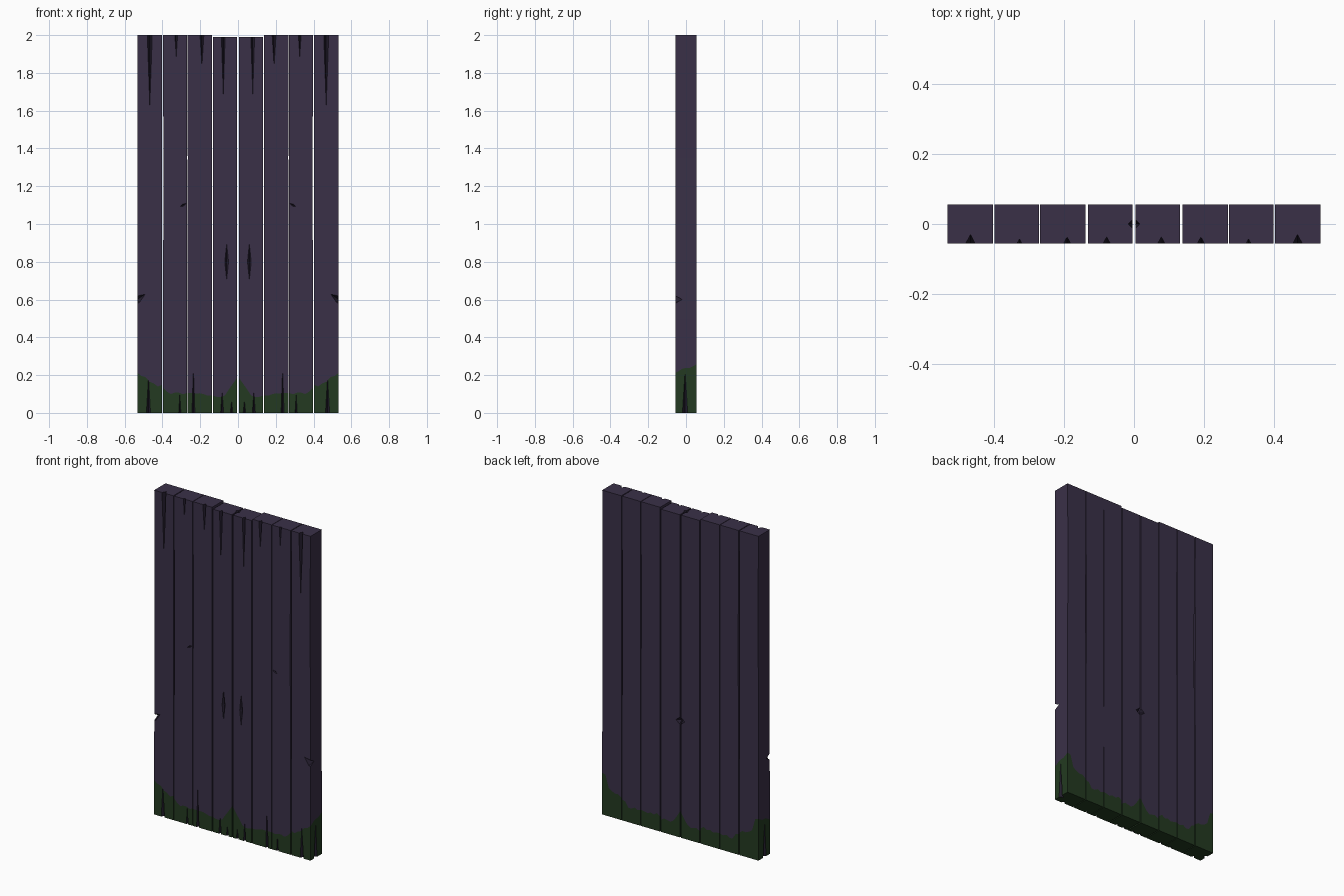
import bpy, bmesh, math, random
from mathutils import Matrix

if "Cube" in bpy.data.objects:
    bpy.data.objects.remove(bpy.data.objects["Cube"])

random.seed(4)
Y = 0.055      # half thickness


def material(name, rgb):
    m = bpy.data.materials.new(name)
    m.diffuse_color = (*rgb, 1)
    m.use_nodes = True
    m.node_tree.nodes["Principled BSDF"].inputs["Base Color"].default_value = m.diffuse_color
    return m


MATS = [material("dark violet wood", (0.042, 0.030, 0.064)),
        material("moss green", (0.017, 0.042, 0.015)),
        material("crack shadow wood", (0.018, 0.013, 0.028))]


def add_object(name, bm):
    bmesh.ops.recalc_face_normals(bm, faces=bm.faces)
    me = bpy.data.meshes.new(name)
    bm.to_mesh(me)
    bm.free()
    for m in MATS:
        me.materials.append(m)
    ob = bpy.data.objects.new(name, me)
    bpy.context.collection.objects.link(ob)
    return ob


# Cracks and notches: stretched octahedra (centre, radii, tilt about y)
cracks = []
for x, w, length, d in [(.467, .013, .37, .025), (.327, .007, .11, .012),
                        (.191, .01, .16, .018), (.078, .01, .31, .018)]:
    cracks.append(((x, -Y, 1.995), (w, d, length), 0))
for x, w, length in [(.474, .011, .19), (.308, .006, .10), (.236, .008, .235),
                     (.084, .008, .115), (.034, .007, .065)]:
    cracks.append(((x, -Y, 0), (w, .018, length), 0))
cracks += [((.06, -Y, .80), (.01, .012, .095), 0),       # long splits mid-door
           ((.29, -Y, 1.10), (.018, .006, .006), .5),    # small chip
           ((.533, -Y, .60), (.05, .035, .02), .6),      # edge notch
           ((.533, -.005, 0), (.02, .014, .22), 0),      # side split
           ((0, Y, .72), (.03, .025, .025), 0),          # chip on the back
           ((0, 0, 1.99), (.016, .016, .45), 0)]         # hollow in centre gap

bm = bmesh.new()
for pos, rad, tilt in cracks:
    mat = (Matrix.Translation(pos) @ Matrix.Rotation(tilt, 4, 'Y')
           @ Matrix.Diagonal((*rad, 1)))
    bmesh.ops.create_uvsphere(bm, u_segments=4, v_segments=2, radius=1, matrix=mat)
for f in bm.faces:
    f.material_index = 2
cutter = add_object("crack_cutter", bm)
cutter.hide_render = True
cutter.hide_viewport = True
cutter.display_type = 'WIRE'

# Moss line: high at the outer edge and centre, ragged between
LINE = [(0, .20), (.03, .16), (.06, .105), (.13, .08), (.17, .105), (.25, .095),
        (.36, .10), (.40, .135), (.45, .16), (.54, .22)]


def moss_height(x, y):
    for (x0, h0), (x1, h1) in zip(LINE, LINE[1:]):
        if x <= x1:
            h = h0 + (h1 - h0) * max(0, (x - x0) / (x1 - x0))
            break
    if y > 0 and x < .1:
        h -= .05 * (1 - x / .1)
    if x > .5:
        h += .04 * (y + Y) / (2 * Y)
    return h + random.uniform(-.012, .012)


def plank(name, x0, x1, top, wobble_in, wobble_out):
    n = 7
    us = [i / (n - 1) for i in range(n)]
    ring = [(u, -Y) for u in us] + [(1, -.015), (1, .02)]
    ring += [(u, Y) for u in reversed(us)] + [(0, .02), (0, -.015)]
    levels = [0, "moss", .5, 1.05, 1.35, 1.73, top]
    bm = bmesh.new()
    rings = []
    for k, z in enumerate(levels):
        a = x0 + wobble_in[k]
        b = x1 - wobble_out[k]
        row = []
        for u, y in ring:
            x = a + (b - a) * u
            row.append(bm.verts.new((x, y, moss_height(x, y) if z == "moss" else z)))
        rings.append(row)
    for k in range(len(rings) - 1):
        lo, hi = rings[k], rings[k + 1]
        for i in range(len(ring)):
            j = (i + 1) % len(ring)
            f = bm.faces.new((lo[i], lo[j], hi[j], hi[i]))
            f.material_index = 1 if k == 0 else 0
    bm.faces.new(rings[0]).material_index = 1
    bm.faces.new(rings[-1])
    ob = add_object(name, bm)
    cut = ob.modifiers.new("cracks", 'BOOLEAN')
    cut.object = cutter
    cut.operation = 'DIFFERENCE'
    cut.solver = 'EXACT'
    mir = ob.modifiers.new("mirror", 'MIRROR')
    mir.use_mirror_merge = False


# Four planks on one side, mirrored to eight; edges slightly worn
STRAIGHT = [0] * 7
plank("inner_plank", .004, .132, 1.99, STRAIGHT, STRAIGHT)
plank("second_plank", .138, .267, 2.0, STRAIGHT, [0, 0, -.001, 0, .001, 0, -.001])
plank("third_plank", .271, .398, 2.0, STRAIGHT, [0, 0, 0, .003, .004, .001, 0])
plank("outer_plank", .403, .533, 2.0, [0, 0, 0, -.001, 0, -.001, 0],
      [0, 0, 0, .001, .002, .002, 0])
